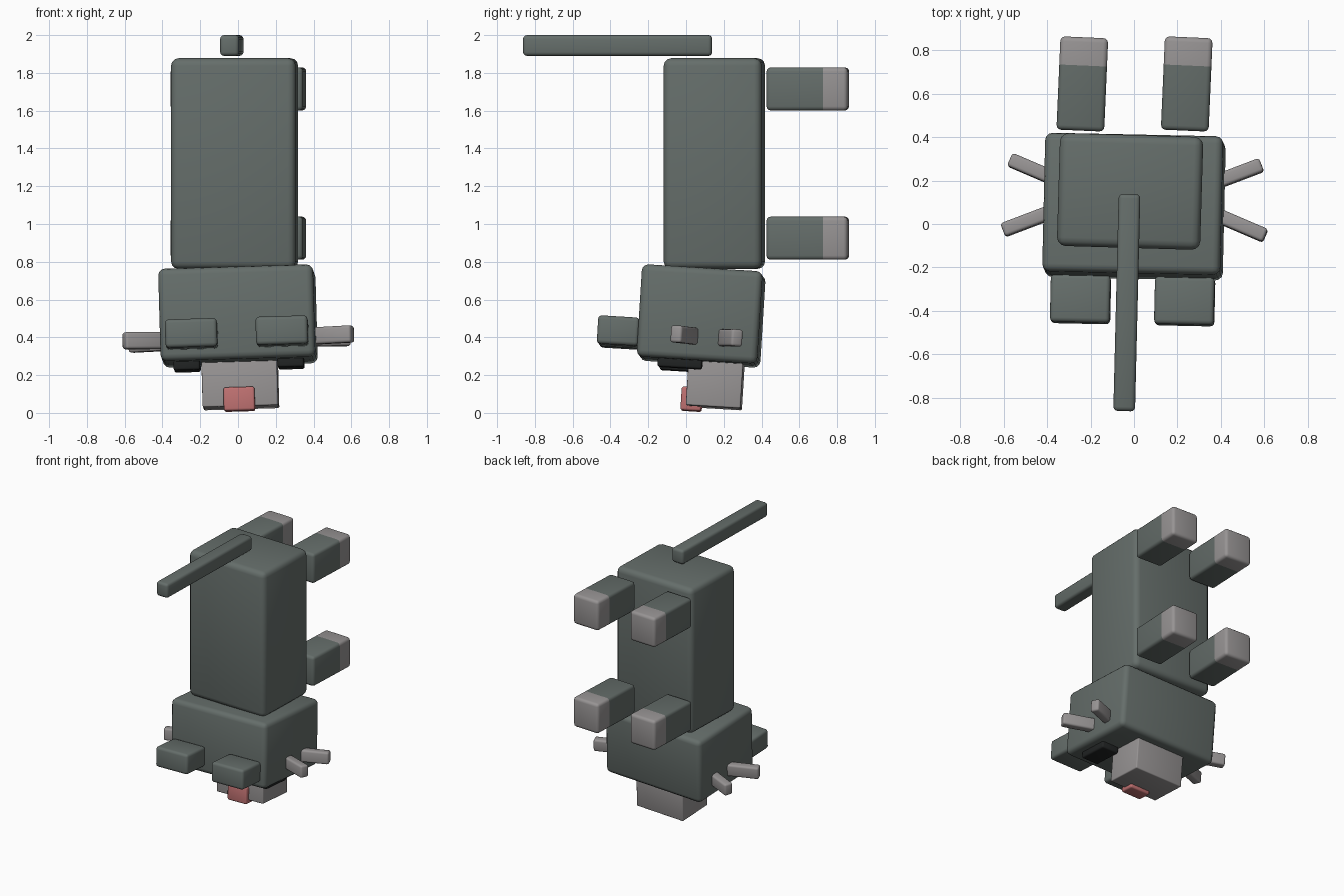
import bpy, bmesh, math
from mathutils import Matrix, Vector, Euler

if "Cube" in bpy.data.objects:
    bpy.data.objects.remove(bpy.data.objects["Cube"])


def mat(name, rgb):
    m = bpy.data.materials.new(name)
    m.diffuse_color = (*rgb, 1)
    m.use_nodes = True
    m.node_tree.nodes["Principled BSDF"].inputs["Base Color"].default_value = m.diffuse_color
    return m


FUR = mat("grey_green_fur", (0.13, 0.155, 0.145))
PALE = mat("pale_grey", (0.31, 0.295, 0.295))
PINK = mat("nose_pink", (0.52, 0.165, 0.165))
DARK = mat("eye_dark", (0.015, 0.017, 0.017))


def rot(x=0, y=0, z=0):
    return Euler([math.radians(a) for a in (x, y, z)]).to_matrix().to_4x4()


def box(name, centre, size, material, bevel=0.02, turn=Matrix(), frame=Matrix(), cap=None):
    """Rounded box; cap = (local y of the colour split, second material)."""
    bm = bmesh.new()
    bmesh.ops.create_cube(bm, size=1)
    bmesh.ops.scale(bm, vec=Vector(size), verts=bm.verts)
    bmesh.ops.bevel(bm, geom=bm.edges[:], offset=bevel, segments=3,
                    profile=0.5, affect='EDGES')
    if cap:
        bmesh.ops.bisect_plane(bm, geom=bm.verts[:] + bm.edges[:] + bm.faces[:],
                               plane_co=(0, cap[0], 0), plane_no=(0, 1, 0))
        for f in bm.faces:
            f.material_index = int(f.calc_center_median().y > cap[0])
    bmesh.ops.recalc_face_normals(bm, faces=bm.faces)
    me = bpy.data.meshes.new(name)
    bm.to_mesh(me)
    bm.free()
    me.materials.append(material)
    if cap:
        me.materials.append(cap[1])
    ob = bpy.data.objects.new(name, me)
    bpy.context.collection.objects.link(ob)
    ob.matrix_world = frame @ Matrix.Translation(centre) @ turn
    bpy.ops.object.select_all(action='DESELECT')
    ob.select_set(True)
    bpy.context.view_layer.objects.active = ob
    bpy.ops.object.shade_smooth_by_angle(angle=math.radians(40))
    return ob


# Body and tail
box("body", (-0.018, 0.15, 1.32), (0.66, 0.52, 1.115), FUR, 0.04, rot(z=-1.7))
box("tail", (-0.033, -0.362, 1.945), (0.1, 1.0, 0.11), FUR, 0.02, rot(z=-1.4))

# Four legs with pale paws
for end, z in (("front", 0.925), ("back", 1.715)):
    for side, x in (("left", -0.238), ("right", 0.243)):
        box(f"{end}_{side}_leg", (x, 0.645, z), (0.22, 0.43, 0.228), FUR, 0.022,
            rot(z=-2.5), cap=(0.085, PALE))

# Head and everything fixed to it, in a slightly tilted frame
HEAD = Matrix.Translation((0, 0.08, 0.513)) @ rot(-3.5, -1.7, -1.2)
box("head", (0, 0, 0), (0.82, 0.64, 0.49), FUR, 0.035, frame=HEAD)
box("muzzle", (0, 0.097, -0.358), (0.4, 0.29, 0.245), PALE, 0.008, frame=HEAD)
box("nose", (-0.005, -0.023, -0.443), (0.165, 0.11, 0.125), PINK, 0.012, frame=HEAD)

for side, s in (("left", -1), ("right", 1)):
    box(f"{side}_ear", (s * 0.24, -0.425, -0.114), (0.275, 0.22, 0.15), FUR, 0.02, frame=HEAD)
    box(f"{side}_eye", (s * 0.275, -0.09, -0.26), (0.14, 0.235, 0.06), DARK, 0.012, frame=HEAD)
    # Whiskers run inward from their tips
    for place, tip_x, tip_y, angle in (("upper", 0.58, 0.212, 22), ("lower", 0.605, -0.115, -22)):
        a = math.radians(angle)
        c = (s * (tip_x - 0.12 * math.cos(a)), tip_y - 0.12 * math.sin(a), -0.12)
        box(f"{side}_{place}_whisker", c, (0.24, 0.065, 0.09), PALE, 0.014,
            rot(z=s * angle), HEAD)
